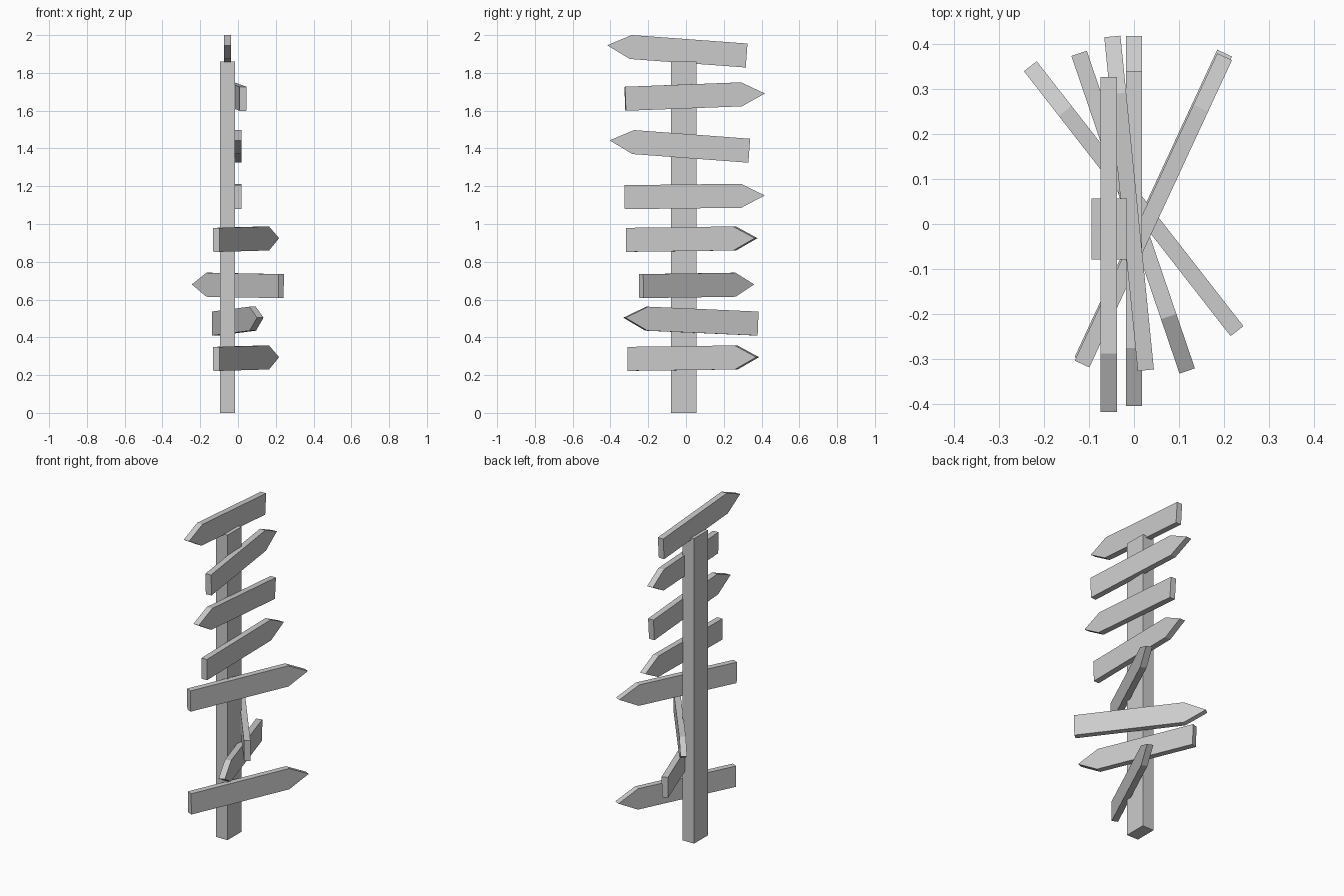
import bpy, bmesh
from mathutils import Vector, Matrix

if "Cube" in bpy.data.objects:
    bpy.data.objects.remove(bpy.data.objects["Cube"])

WIDTH, THICK, POINT = 0.127, 0.036, 0.125


def make_object(name, bm):
    bmesh.ops.recalc_face_normals(bm, faces=bm.faces)
    mesh = bpy.data.meshes.new(name)
    bm.to_mesh(mesh)
    bm.free()
    obj = bpy.data.objects.new(name, mesh)
    bpy.context.collection.objects.link(obj)
    return obj


def arrow_board(name, butt, tip):
    """Pointed plank whose centreline runs from butt to tip."""
    butt, tip = Vector(butt), Vector(tip)
    along = tip - butt
    length = along.length
    along.normalize()
    side = Vector((0, 0, 1)).cross(along).normalized()
    up = along.cross(side)
    h = WIDTH / 2
    profile = [(0, -h), (length - POINT, -h), (length, 0), (length - POINT, h), (0, h)]
    bm = bmesh.new()
    verts = [bm.verts.new(butt + along * s + up * w - side * THICK / 2) for s, w in profile]
    face = bm.faces.new(verts)
    ext = bmesh.ops.extrude_face_region(bm, geom=[face])
    moved = [v for v in ext["geom"] if isinstance(v, bmesh.types.BMVert)]
    bmesh.ops.translate(bm, verts=moved, vec=side * THICK)
    return make_object(name, bm)


# Upright post
bm = bmesh.new()
bmesh.ops.create_cube(bm, size=1, matrix=Matrix.Translation((-0.055, -0.011, 0.93))
                      @ Matrix.Diagonal((0.078, 0.135, 1.86, 1)))
make_object("post", bm)

# Arrow boards, top to bottom: (butt centre, tip)
boards = [
    ((-0.056, 0.321, 1.892), (-0.056, -0.417, 1.946)),
    ((0.026, -0.322, 1.663), (-0.048, 0.416, 1.691)),
    ((0, 0.335, 1.388), (0, -0.404, 1.443)),
    ((0, -0.325, 1.142), (0, 0.417, 1.151)),
    ((-0.115, -0.310, 0.916), (0.201, 0.371, 0.925)),
    ((0.228, -0.237, 0.671), (-0.230, 0.350, 0.680)),
    ((-0.121, 0.376, 0.473), (0.118, -0.326, 0.504)),
    ((-0.115, -0.302, 0.286), (0.201, 0.379, 0.295)),
]
for i, (butt, tip) in enumerate(boards, 1):
    arrow_board(f"arrow_board_{i}", butt, tip)
